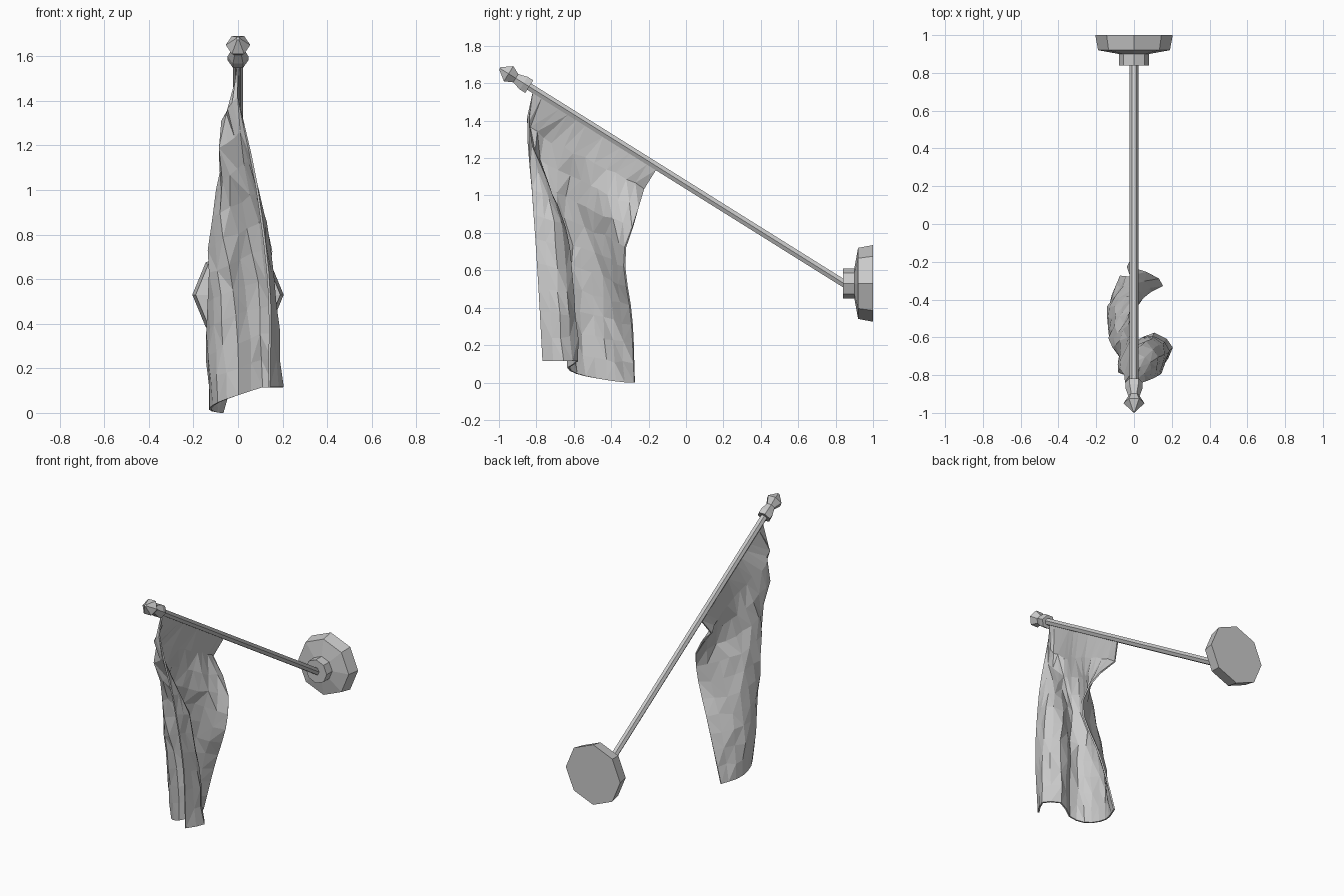
import bpy, bmesh, math, random
from mathutils import Vector

random.seed(4)
if "Cube" in bpy.data.objects:
    bpy.data.objects.remove(bpy.data.objects["Cube"])

grey = bpy.data.materials.new("plain grey")
grey.use_nodes = True
GREY = (0.59, 0.59, 0.59, 1)
grey.diffuse_color = GREY
grey.node_tree.nodes["Principled BSDF"].inputs["Base Color"].default_value = GREY


def make_object(name, bm):
    bmesh.ops.recalc_face_normals(bm, faces=bm.faces)
    mesh = bpy.data.meshes.new(name)
    bm.to_mesh(mesh)
    bm.free()
    mesh.materials.append(grey)
    obj = bpy.data.objects.new(name, mesh)
    bpy.context.collection.objects.link(obj)
    return obj


def turned(name, origin, axis, profile, sides):
    """Capped turning: profile lists (distance along axis, radius)."""
    axis = Vector(axis).normalized()
    side = Vector((1, 0, 0))
    up = axis.cross(side)
    bm = bmesh.new()
    rings = []
    for dist, radius in profile:
        ring = []
        for i in range(sides):
            a = math.tau * i / sides
            spoke = side * math.cos(a) + up * math.sin(a)
            ring.append(bm.verts.new(origin + axis * dist + spoke * radius))
        rings.append(ring)
    for low, high in zip(rings, rings[1:]):
        for i in range(sides):
            j = (i + 1) % sides
            bm.faces.new((low[i], low[j], high[j], high[i]))
    bm.faces.new(rings[0])
    bm.faces.new(rings[-1])
    return make_object(name, bm)


# Wall mount and collar
wall = Vector((0, 1, 0.53))
turned("wall_plate", wall, (0, -1, 0), [(0, 0.205), (0.08, 0.19), (0.1, 0.08)], 8)
turned("pole_collar", wall, (0, -1, 0), [(0.09, 0.08), (0.16, 0.08)], 8)

# Slanted pole with its finial
base = Vector((0, 0.86, 0.52))
tip = Vector((0, -0.995, 1.68))
slant = tip - base
length = slant.length
turned("pole", base, slant, [(0, 0.023), (length - 0.1, 0.023)], 6)
turned("finial", base, slant,
       [(length - 0.185, 0.046), (length - 0.15, 0.046), (length - 0.1, 0.03),
        (length - 0.055, 0.055), (length, 0.008)], 6)

# Draped flag: plan outlines (x, y) at growing drop, from tip edge to low edge.
# The tip edge folds back on itself further down, the low edge swings out.
DROPS = [0, 0.1, 0.22, 0.4, 0.7, 1]
ACROSS = [0, 0.15, 0.3, 0.43, 0.58, 0.78, 1]
PLANS = [
    [(0, -0.845), (-0.04, -0.83), (-0.07, -0.76), (-0.05, -0.66),
     (-0.03, -0.54), (-0.01, -0.38), (-0.03, -0.23)],
    [(0.04, -0.84), (0, -0.79), (-0.07, -0.77), (-0.08, -0.68),
     (-0.06, -0.56), (0.02, -0.43), (0.1, -0.265)],
    [(0.09, -0.82), (0.1, -0.72), (0.02, -0.67), (-0.07, -0.7),
     (-0.12, -0.6), (-0.05, -0.44), (0.15, -0.33)],
    [(0.14, -0.79), (0.16, -0.68), (0.09, -0.6), (-0.02, -0.65),
     (-0.11, -0.61), (-0.13, -0.44), (0.03, -0.29)],
    [(0.14, -0.765), (0.2, -0.65), (0.1, -0.58), (0, -0.63),
     (-0.09, -0.58), (-0.125, -0.43), (-0.07, -0.275)],
]


def pole_point(t):
    y = -0.82 + 0.66 * t
    return Vector((0, y, base.z + (base.y - y) * -slant.z / slant.y - 0.02))


def spline(keys, points, k):
    """Smooth curve through points placed at the given keys."""
    i = max(n for n in range(len(keys) - 1) if keys[n] <= k)
    span = keys[i + 1] - keys[i]
    f = (k - keys[i]) / span

    def slope(n):
        a, b = max(n - 1, 0), min(n + 1, len(keys) - 1)
        return (points[b] - points[a]) / (keys[b] - keys[a]) * span
    h = f * f * (3 - 2 * f)
    return (points[i] * (1 - h) + points[i + 1] * h
            + slope(i) * f * (1 - f) ** 2 - slope(i + 1) * f * f * (1 - f))


def cloth_point(t, drop):
    top = pole_point(t)
    column = [Vector((top.x, top.y))]
    for plan in PLANS:
        column.append(spline(ACROSS, [Vector(p) for p in plan], t))
    p = spline(DROPS, column, drop)
    hem = 0.115 * min(1, (1 - t) / 0.7) ** 1.8
    return Vector((p.x, p.y, top.z + (hem - top.z) * drop))


COLS, ROWS = 14, 11
bm = bmesh.new()
grid = []
for r in range(ROWS + 1):
    row = []
    for c in range(COLS + 1):
        p = cloth_point(c / COLS, r / ROWS)
        if 0 < r < ROWS and 0 < c < COLS:
            p += Vector([random.uniform(-0.008, 0.008) for _ in range(3)])
        row.append(bm.verts.new(p))
    grid.append(row)
for r in range(ROWS):
    for c in range(COLS):
        a, b = grid[r][c], grid[r][c + 1]
        d, e = grid[r + 1][c], grid[r + 1][c + 1]
        if random.random() < 0.7:
            bm.faces.new((a, b, e))
            bm.faces.new((a, e, d))
        else:
            bm.faces.new((a, b, d))
            bm.faces.new((b, e, d))
flag = make_object("flag_cloth", bm)
thick = flag.modifiers.new("cloth thickness", "SOLIDIFY")
thick.thickness = 0.01
thick.offset = 0
